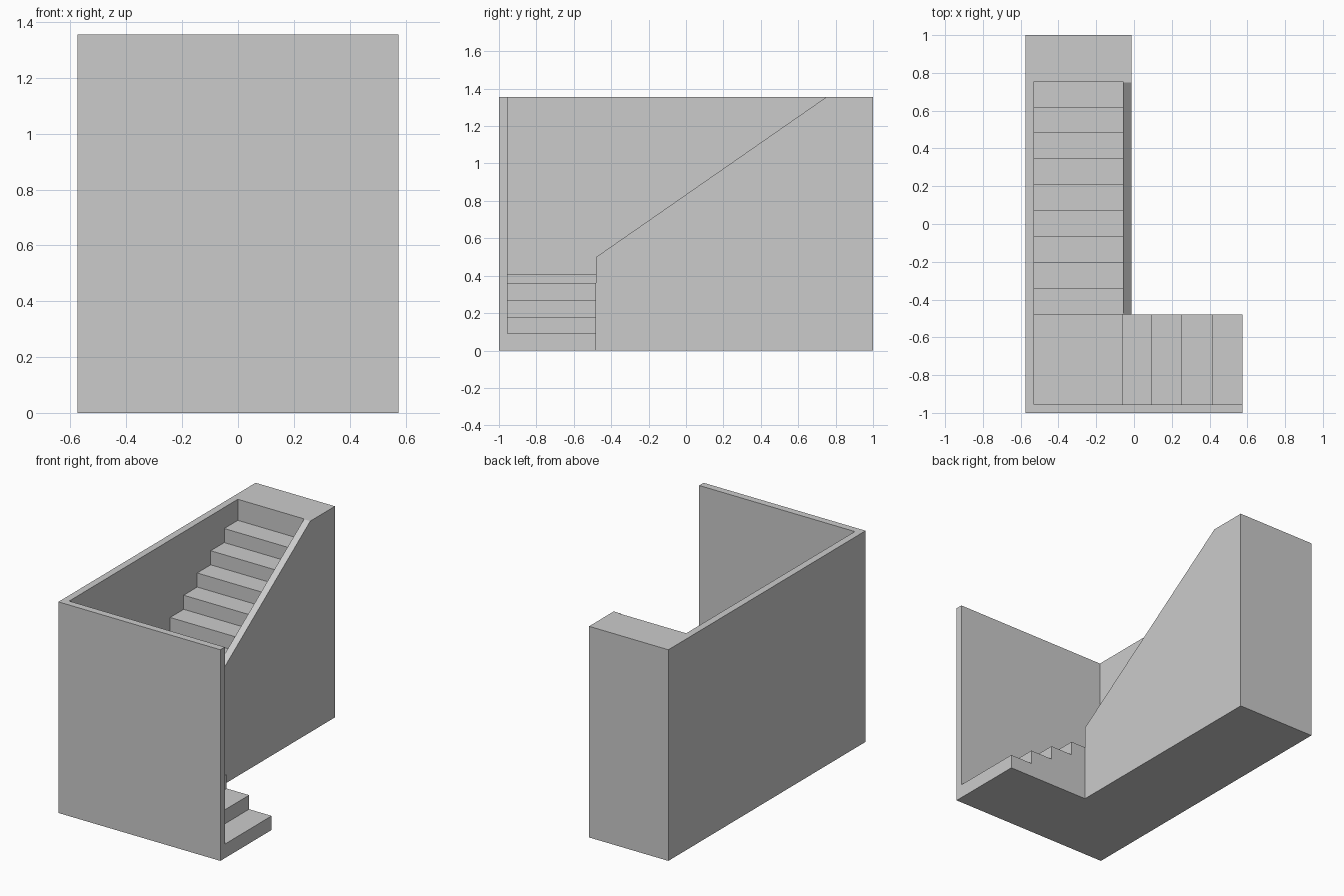
import bpy, bmesh
from mathutils import Vector

if "Cube" in bpy.data.objects:
    bpy.data.objects.remove(bpy.data.objects["Cube"])

RISE = 0.0903          # riser height
EDGE = -0.48           # where the two flights meet
H = 1.355              # overall height


def prism(name, profile, axis, lo, hi):
    """Extrude a 2D profile along an axis (x: y,z  y: x,z  z: x,y)."""
    place = {"x": lambda a, b: (lo, a, b),
             "y": lambda a, b: (a, lo, b),
             "z": lambda a, b: (a, b, lo)}[axis]
    bm = bmesh.new()
    face = bm.faces.new([bm.verts.new(place(a, b)) for a, b in profile])
    res = bmesh.ops.extrude_face_region(bm, geom=[face])
    shift = Vector([hi - lo if axis == k else 0 for k in "xyz"])
    bmesh.ops.translate(bm, vec=shift,
                        verts=[v for v in res["geom"] if isinstance(v, bmesh.types.BMVert)])
    bmesh.ops.recalc_face_normals(bm, faces=bm.faces[:])
    mesh = bpy.data.meshes.new(name)
    bm.to_mesh(mesh)
    bm.free()
    obj = bpy.data.objects.new(name, mesh)
    bpy.context.collection.objects.link(obj)
    return obj


def stairs(edges, tops):
    """Stepped profile: tread i runs from edges[i] to edges[i+1] at tops[i]."""
    pts = [(edges[0], 0)]
    for i, z in enumerate(tops):
        pts += [(edges[i], z), (edges[i + 1], z)]
    return pts + [(edges[-1], 0)]


# Front wall, left wall and upper floor block
prism("outer_walls", [(-.575, -1), (.575, -1), (.575, -.955), (-.53, -.955),
                      (-.53, .755), (-.012, .755), (-.012, 1), (-.575, 1)], "z", 0, H)

# Lower flight with the landing at its end
landing = 0.407
prism("lower_flight",
      stairs([.575, .415, .255, .095, -.057, -.53],
             [RISE * (i + 1) for i in range(4)] + [landing]), "y", -.955, EDGE)

# Upper flight of nine steps
run = (.755 - EDGE) / 9
prism("upper_flight",
      stairs([EDGE + run * i for i in range(10)],
             [landing + RISE * (i + 1) for i in range(9)]), "x", -.53, -.057)

# Sloped side wall of the upper flight
prism("sloped_side_wall", [(EDGE, 0), (.755, 0), (.755, H), (.75, H), (EDGE, .5)],
      "x", -.057, -.012)
